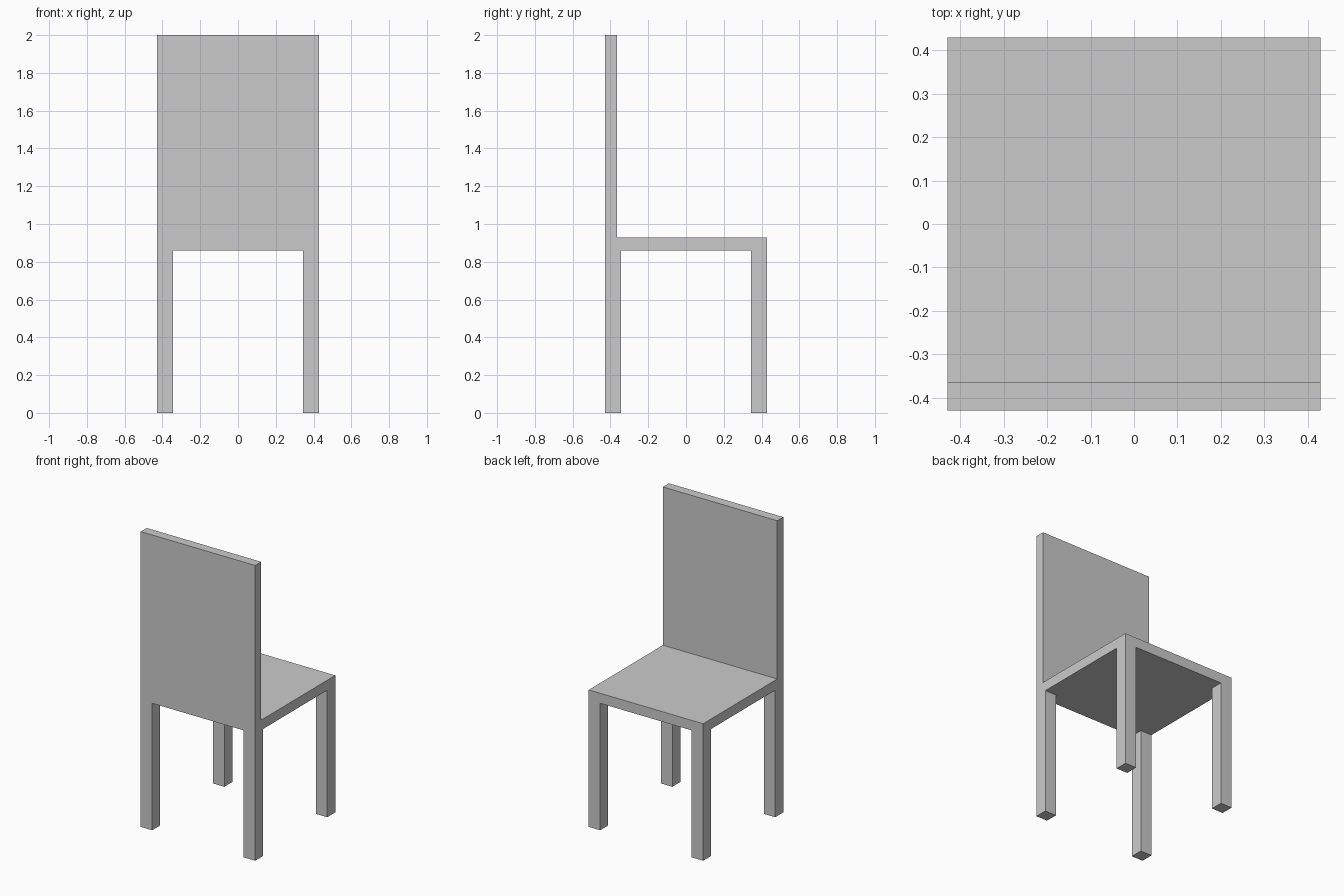
import bpy
import bmesh
from mathutils import Vector, Matrix

cube = bpy.data.objects.get("Cube")
if cube:
    bpy.data.objects.remove(cube, do_unlink=True)

HALF = 0.4286        # half of the square footprint
LEG = 0.0857         # leg thickness
BACK = 0.0643        # backrest thickness
SEAT_LOW, SEAT_TOP, TOP = 0.86, 0.928, 2.0

# Plain grey finish
grey = bpy.data.materials.new("plain_grey")
grey.use_nodes = True
colour = (0.6, 0.6, 0.6, 1)
grey.diffuse_color = colour
grey.node_tree.nodes["Principled BSDF"].inputs["Base Color"].default_value = colour

bm = bmesh.new()


def cut(axis, position):
    """Slice the slab along a plane across the given axis."""
    normal = Vector((0, 0, 0))
    normal[axis] = 1
    bmesh.ops.bisect_plane(bm, geom=bm.verts[:] + bm.edges[:] + bm.faces[:],
                           plane_co=normal * position, plane_no=normal)


def pull(rule, height):
    """Extrude every face that fits the rule to the given height."""
    bm.normal_update()
    chosen = [f for f in bm.faces if rule(f.normal, f.calc_center_median())]
    new = bmesh.ops.extrude_face_region(bm, geom=chosen)["geom"]
    for v in new:
        if isinstance(v, bmesh.types.BMVert):
            v.co.z = height
    leftover = [f for f in chosen if f.is_valid]
    if leftover:
        bmesh.ops.delete(bm, geom=leftover, context='FACES')


# Seat slab
size = Matrix.Diagonal((2 * HALF, 2 * HALF, SEAT_TOP - SEAT_LOW, 1))
middle = Matrix.Translation((0, 0, (SEAT_LOW + SEAT_TOP) / 2))
bmesh.ops.create_cube(bm, size=1, matrix=middle @ size)

# Outlines of the legs and backrest on the slab
inner = HALF - LEG
for axis in (0, 1):
    for side in (-inner, inner):
        cut(axis, side)
cut(1, BACK - HALF)

# Four legs, pulled down from the corners
pull(lambda n, c: n.z < -0.9 and abs(c.x) > inner and abs(c.y) > inner, 0)

# Backrest, pulled up from the rear strip
pull(lambda n, c: n.z > 0.9 and c.z > SEAT_LOW + 0.01 and c.y < BACK - HALF, TOP)

# Merge the flat faces into single panels
bmesh.ops.dissolve_limit(bm, angle_limit=0.01, verts=bm.verts[:], edges=bm.edges[:])
bmesh.ops.recalc_face_normals(bm, faces=bm.faces[:])

mesh = bpy.data.meshes.new("chair")
bm.to_mesh(mesh)
bm.free()
mesh.materials.append(grey)
chair = bpy.data.objects.new("chair", mesh)
bpy.context.collection.objects.link(chair)
